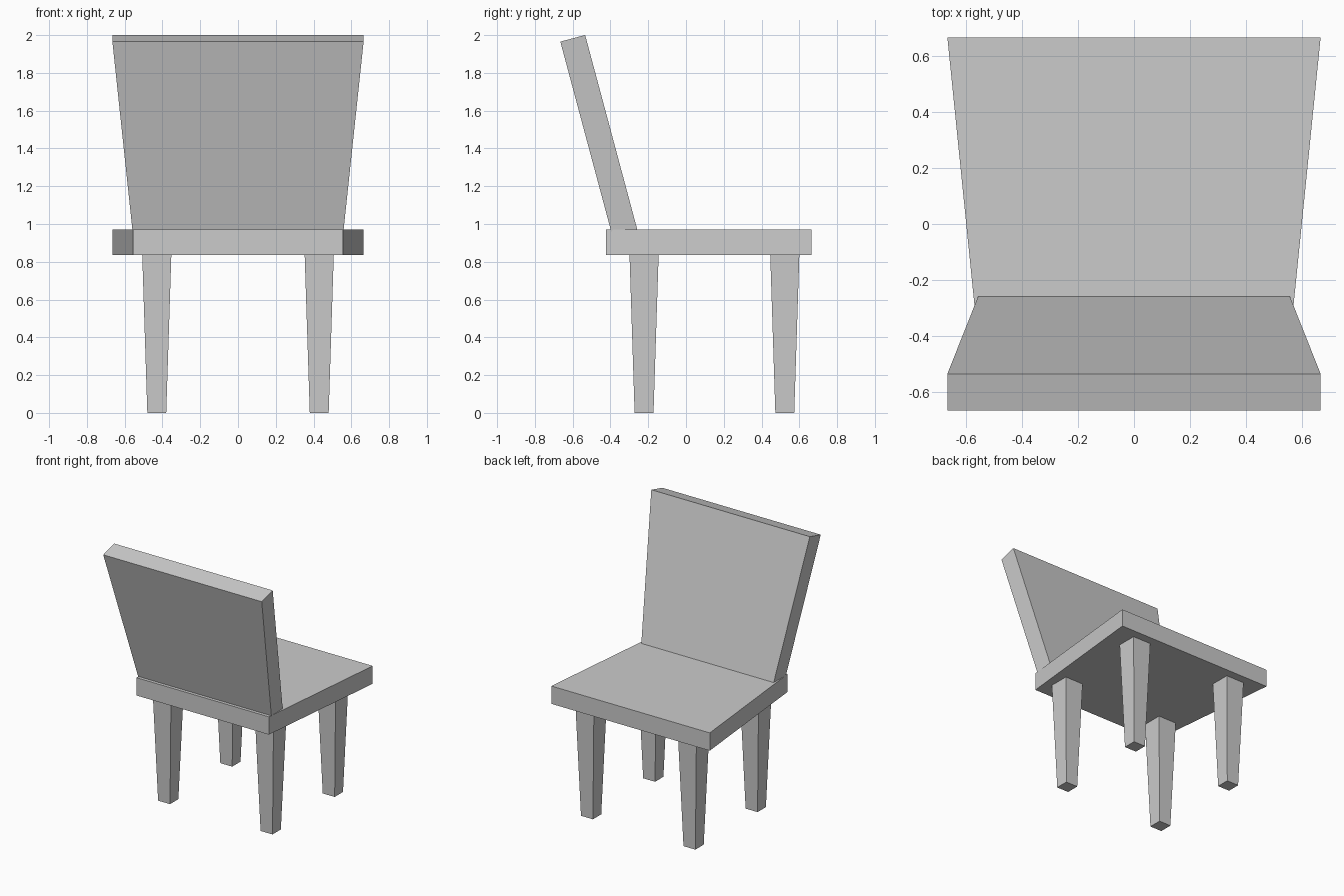
import bpy
import bmesh
from mathutils import Matrix, Vector
from math import radians

if "Cube" in bpy.data.objects:
    bpy.data.objects.remove(bpy.data.objects["Cube"])


def loft(name, lower, upper, matrix=Matrix()):
    """Closed solid between two matching four-point loops."""
    bm = bmesh.new()
    a = [bm.verts.new(matrix @ Vector(p)) for p in lower]
    b = [bm.verts.new(matrix @ Vector(p)) for p in upper]
    bm.faces.new(a[::-1])
    bm.faces.new(b)
    for i in range(4):
        j = (i + 1) % 4
        bm.faces.new((a[i], a[j], b[j], b[i]))
    bmesh.ops.recalc_face_normals(bm, faces=bm.faces)
    mesh = bpy.data.meshes.new(name)
    bm.to_mesh(mesh)
    bm.free()
    obj = bpy.data.objects.new(name, mesh)
    bpy.context.collection.objects.link(obj)
    return obj


def quad(w0, y0, w1, y1, z):
    """Symmetric trapezoid: half width w0 at y0, w1 at y1."""
    return [(-w0, y0, z), (w0, y0, z), (w1, y1, z), (-w1, y1, z)]


NARROW, WIDE = 0.555, 0.665

# Seat: flat slab, narrower at the backrest end
loft("seat", quad(NARROW, -0.423, WIDE, 0.665, 0.835),
     quad(NARROW, -0.423, WIDE, 0.665, 0.97))

# Backrest: slab flaring upwards, leaning back, lower edge sunk in the seat
lean = Matrix.Translation((0, -0.257, 0.967)) @ Matrix.Rotation(radians(15), 4, "X")
loft("backrest", quad(NARROW, -0.136, NARROW, 0, 0),
     quad(WIDE, -0.136, WIDE, 0, 1.07), lean)

# Legs: square, tapering towards the floor
for end, y in (("back", -0.222), ("front", 0.523)):
    for side, x in (("left", -0.43), ("right", 0.43)):
        loft(f"{end}_leg_{side}", quad(0.05, -0.05, 0.05, 0.05, 0),
             quad(0.077, -0.077, 0.077, 0.077, 0.835),
             Matrix.Translation((x, y, 0)))
